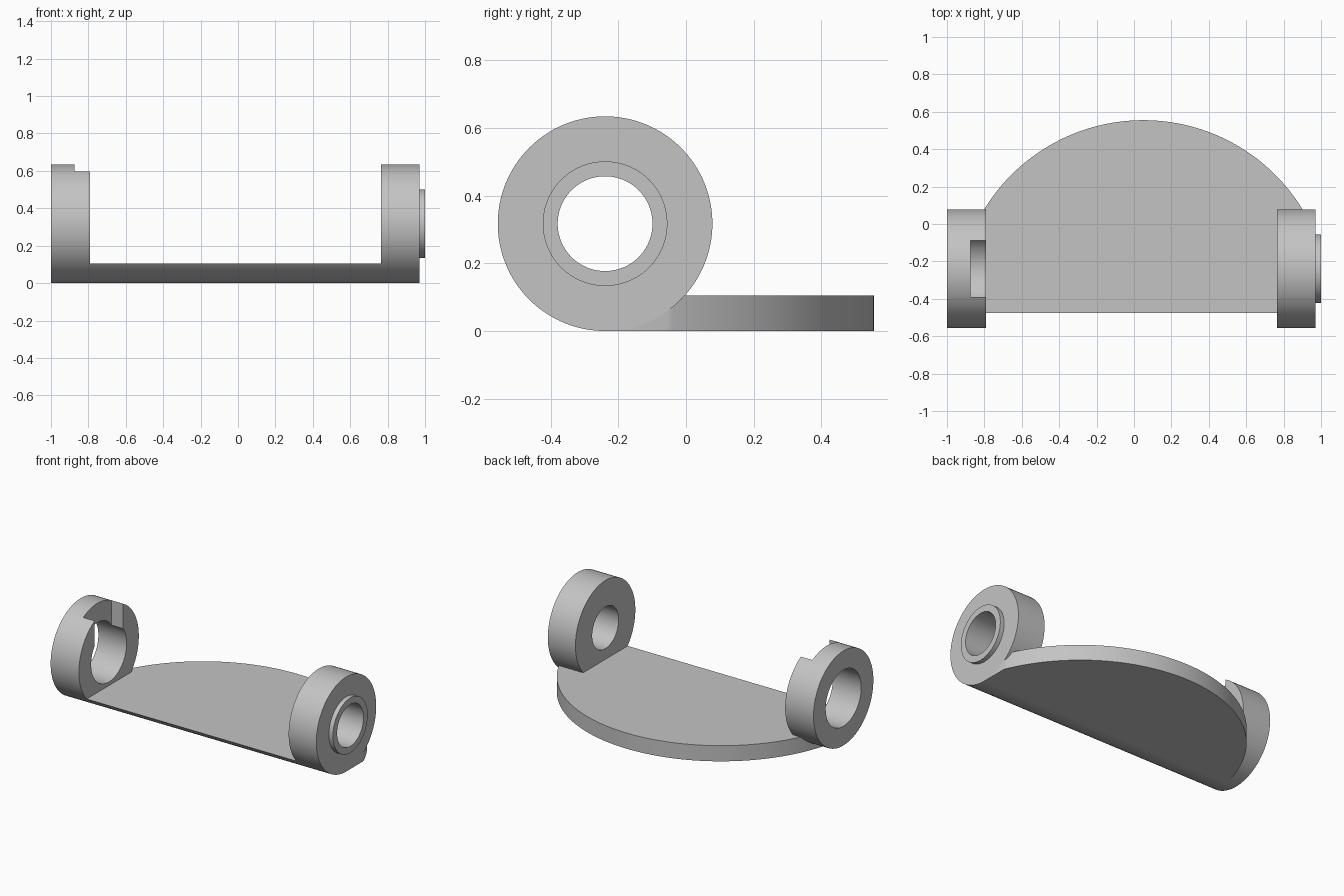
import bpy, bmesh
from math import sin, cos, pi, radians

if "Cube" in bpy.data.objects:
    bpy.data.objects.remove(bpy.data.objects["Cube"], do_unlink=True)

AXIS_Y, RADIUS = -0.239, 0.317     # hinge axis and outer ring radius
SEGMENTS = 128
STEP = 2 * pi / SEGMENTS

grey = bpy.data.materials.new("plain grey")
grey.use_nodes = True
grey.diffuse_color = (0.55, 0.55, 0.55, 1)
grey.node_tree.nodes["Principled BSDF"].inputs["Base Color"].default_value = grey.diffuse_color


def finish(name, bm):
    bmesh.ops.recalc_face_normals(bm, faces=bm.faces)
    mesh = bpy.data.meshes.new(name)
    bm.to_mesh(mesh)
    bm.free()
    mesh.materials.append(grey)
    obj = bpy.data.objects.new(name, mesh)
    bpy.context.collection.objects.link(obj)
    return obj


def activate(obj):
    bpy.ops.object.select_all(action='DESELECT')
    obj.select_set(True)
    bpy.context.view_layer.objects.active = obj


def cut(obj, cutter, operation):
    activate(obj)
    mod = obj.modifiers.new("cut", 'BOOLEAN')
    mod.object, mod.operation, mod.solver = cutter, operation, 'EXACT'
    bpy.ops.object.modifier_apply(modifier=mod.name)
    bpy.data.objects.remove(cutter, do_unlink=True)


def smooth(obj):
    activate(obj)
    bpy.ops.object.shade_smooth_by_angle(angle=radians(25))


def turned_ring(name, profile):
    """Revolve a closed (x, radius) profile around the hinge axis."""
    bm = bmesh.new()
    loops = [[bm.verts.new((x, AXIS_Y + r * sin(i * STEP), RADIUS - r * cos(i * STEP)))
              for x, r in profile] for i in range(SEGMENTS)]
    n = len(profile)
    for i in range(SEGMENTS):
        a, b = loops[i - 1], loops[i]
        for j in range(n):
            bm.faces.new((a[j - 1], a[j], b[j], b[j - 1]))
    return finish(name, bm)


def extrude_outline(name, points, offset):
    """Extrude a flat outline along an offset."""
    bm = bmesh.new()
    face = bm.faces.new([bm.verts.new(p) for p in points])
    top = bmesh.ops.extrude_face_region(bm, geom=[face], use_keep_orig=True)["geom"]
    bmesh.ops.translate(bm, vec=offset, verts=[v for v in top if isinstance(v, bmesh.types.BMVert)])
    return finish(name, bm)


# Left ring with raised boss on its outer face
left_ring = turned_ring("left_ring", [(0.765, 0.14), (0.765, RADIUS), (0.97, RADIUS),
                                      (0.97, 0.184), (1.0, 0.184), (1.0, 0.14)])

# Right ring with a wider bore and a slot open to the top on the inner side
right_ring = turned_ring("right_ring", [(-1.0, 0.188), (-1.0, RADIUS),
                                        (-0.79, RADIUS), (-0.79, 0.188)])
slot = extrude_outline("slot_cutter", [(-0.875, AXIS_Y + s, z) for s, z in
                       ((-0.15, RADIUS), (0.15, RADIUS), (0.15, 0.8), (-0.15, 0.8))], (0.2, 0, 0))
cut(right_ring, slot, 'DIFFERENCE')

# Base plate: front edge follows the ring, back edge is a wide arc
THICK, END = 0.105, 0.97
front = [(AXIS_Y - RADIUS * sin(i * STEP), RADIUS - RADIUS * cos(i * STEP))
         for i in range(SEGMENTS // 4)]
front = [p for p in front if p[1] < THICK]
front.append((AXIS_Y - (RADIUS ** 2 - (RADIUS - THICK) ** 2) ** 0.5, THICK))
side = front + [(0.7, THICK), (0.7, 0)]
plate = extrude_outline("base_plate", [(-1.1, y, z) for y, z in side], (END + 1.1, 0, 0))
disc = extrude_outline("disc_cutter", [(0.05 + 0.998 * cos(i * STEP / 2), -0.443 + 0.998 * sin(i * STEP / 2), -0.2)
                       for i in range(2 * SEGMENTS)], (0, 0, 0.6))
cut(plate, disc, 'INTERSECT')

for part in (left_ring, right_ring, plate):
    smooth(part)
